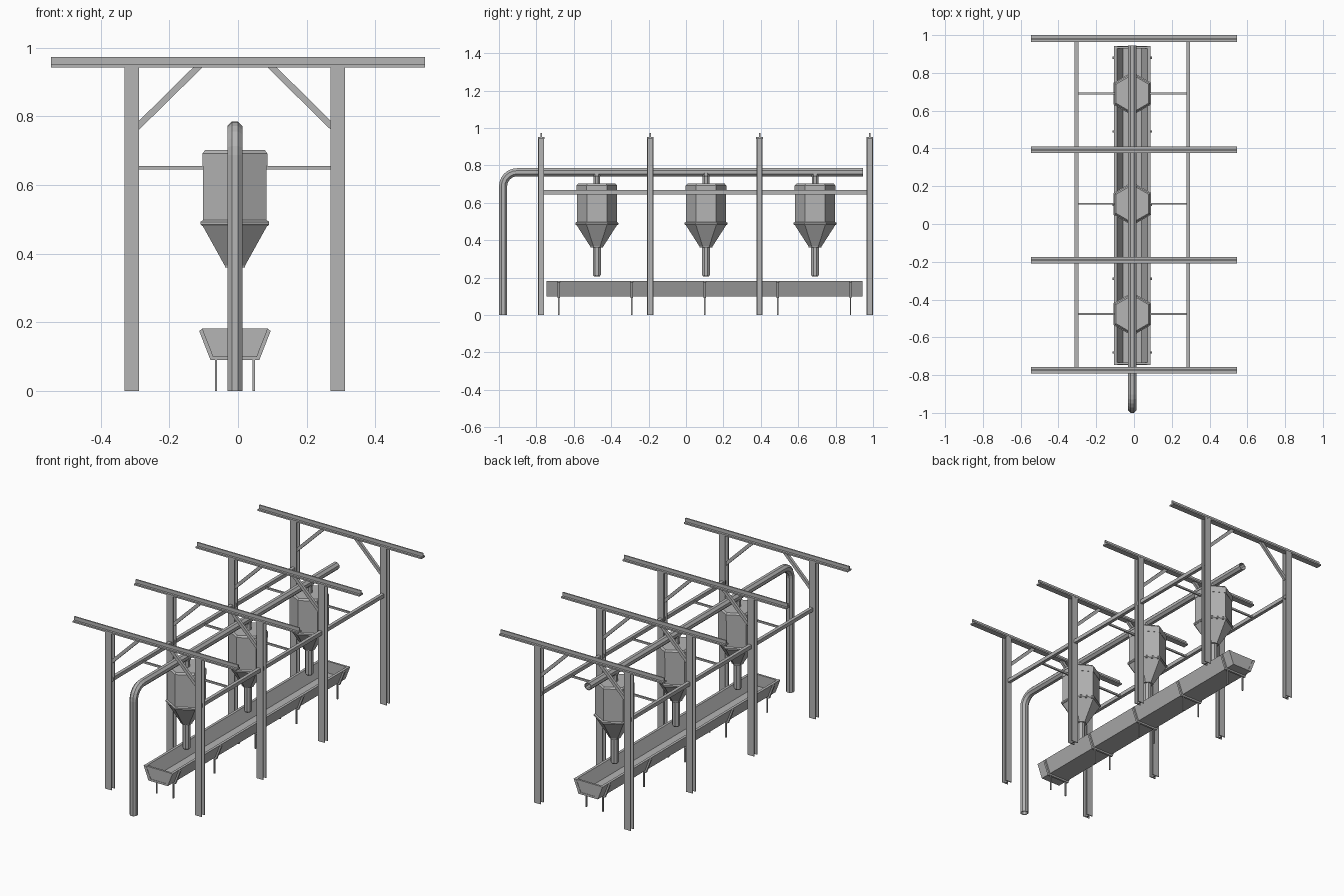
import bpy, bmesh
from math import cos, sin, pi
from mathutils import Vector

if "Cube" in bpy.data.objects:
    bpy.data.objects.remove(bpy.data.objects["Cube"], do_unlink=True)

steel = bpy.data.materials.new("grey steel")
GREY = (0.46, 0.46, 0.46, 1)
steel.diffuse_color = GREY
steel.use_nodes = True
steel.node_tree.nodes["Principled BSDF"].inputs["Base Color"].default_value = GREY

CX = -0.009                                # centre line of the frame
FRAMES = [-0.775, -0.191, 0.393, 0.982]    # portal frames along y
HOPPERS = [-0.477, 0.107, 0.69]
RIBS = [-0.68, -0.29, 0.1, 0.49, 0.88]
BEAM_Z = 0.942


def loft(name, rings, caps=True):
    """Skin a list of equal-sized closed rings of points."""
    bm = bmesh.new()
    loops = [[bm.verts.new(p) for p in ring] for ring in rings]
    for a, b in zip(loops, loops[1:]):
        for i in range(len(a)):
            j = (i + 1) % len(a)
            bm.faces.new((a[i], a[j], b[j], b[i]))
    if caps:
        bm.faces.new(loops[0])
        bm.faces.new(loops[-1])
    bmesh.ops.recalc_face_normals(bm, faces=bm.faces)
    mesh = bpy.data.meshes.new(name)
    bm.to_mesh(mesh)
    bm.free()
    mesh.materials.append(steel)
    obj = bpy.data.objects.new(name, mesh)
    bpy.context.collection.objects.link(obj)
    return obj


def extrude(name, profile, start, end, place):
    return loft(name, [[place(u, v, t) for u, v in profile] for t in (start, end)])


def box(name, x0, x1, y0, y1, z0, z1):
    rect = [(x0, y0), (x1, y0), (x1, y1), (x0, y1)]
    return extrude(name, rect, z0, z1, lambda u, v, t: (u, v, t))


def turned(name, sides, y, steps, phase):
    """Polygonal body on a vertical axis from (radius, height) steps."""
    angles = [phase + 2 * pi * i / sides for i in range(sides)]
    return loft(name, [[(CX + r * cos(a), y + r * sin(a), z) for a in angles]
                       for r, z in steps])


def h_section(w, d, flange, web):
    """H outline: flanges of width w lying at +-d."""
    quarter = [(w, d), (w, d - flange), (web, d - flange)]
    right = quarter + [(u, -v) for u, v in reversed(quarter)]
    return right + [(-u, v) for u, v in reversed(right)]


# Portal frames: posts, top beam and diagonal braces
for y in FRAMES:
    for s in (-1, 1):
        px = CX + s * 0.3
        extrude("post", h_section(0.021, 0.017, 0.005, 0.004), 0, BEAM_Z,
                lambda u, v, t: (px + u, y + v, t))
        brace = [(0.28, 0.786), (0.28, 0.76), (0.095, BEAM_Z), (0.122, BEAM_Z)]
        extrude("brace", brace, y - 0.008, y + 0.008,
                lambda u, v, t: (CX + s * u, t, v))
    tee = [(-0.0175, 0), (0.0175, 0), (0.0175, 0.009), (0.004, 0.009),
           (0.004, 0.03), (-0.004, 0.03), (-0.004, 0.009), (-0.0175, 0.009)]
    extrude("top_beam", tee, -0.545, 0.545,
            lambda u, v, t: (t, y + u, BEAM_Z + v))

# Long side rails
for s in (-1, 1):
    rx = CX + s * 0.296
    box("side_rail", rx - 0.01, rx + 0.01, FRAMES[0], FRAMES[-1], 0.645, 0.667)

# Feed hoppers with lid, flange, cone, spout and inlet
for y in HOPPERS:
    hexa = pi / 6
    octa = pi / 8
    turned("hopper_body", 6, y, [(0.107, 0.49), (0.107, 0.655)], hexa)
    turned("hopper_lid", 6, y, [(0.109, 0.655), (0.109, 0.692), (0.1, 0.702)], hexa)
    turned("hopper_flange", 6, y, [(0.11, 0.48), (0.115, 0.485), (0.115, 0.493),
                                   (0.107, 0.498)], hexa)
    turned("hopper_cone", 6, y, [(0.034, 0.365), (0.109, 0.482)], hexa)
    turned("cone_collar", 6, y, [(0.034, 0.36), (0.034, 0.372)], hexa)
    turned("spout", 8, y, [(0.016, 0.205), (0.023, 0.215), (0.023, 0.365)], octa)
    turned("inlet", 8, y, [(0.019, 0.7), (0.019, 0.755)], octa)
    turned("inlet_collar", 8, y, [(0.019, 0.738), (0.024, 0.745), (0.024, 0.76)], octa)
    for s in (-1, 1):
        ends = sorted((CX + s * 0.09, CX + s * 0.29))
        box("hopper_tie", *ends, y - 0.005, y + 0.005, 0.645, 0.656)

# Supply pipe: riser, bend and long horizontal run
PIPE_Y, PIPE_Z, BEND, R = -0.978, 0.763, 0.075, 0.0236
path = [(PIPE_Y, 0, 0)]
for i in range(7):
    a = pi / 2 * i / 6
    path.append((PIPE_Y + BEND * (1 - cos(a)), PIPE_Z - BEND * (1 - sin(a)), a))
path.append((0.945, PIPE_Z, pi / 2))
rings = []
for y, z, a in path:
    out = Vector((0, -cos(a), sin(a)))
    rings.append([Vector((CX, y, z)) + out * R * sin(k) + Vector((R * cos(k), 0, 0))
                  for k in [pi / 8 + pi / 4 * n for n in range(8)]])
pipe = loft("supply_pipe", rings, caps=False)
wall = pipe.modifiers.new("wall", "SOLIDIFY")
wall.thickness = 0.004
wall.offset = -1

# Trough shell and end walls
T0, T1, RIM = -0.747, 0.943, 0.182


def along(u, v, t):
    return (CX + u, t, v)


def channel(outer, inner):
    """Open U outline from half profiles (top to bottom)."""
    def full(half):
        return half + [(-u, v) for u, v in reversed(half)]
    return full(outer) + full(inner)[::-1]


outer = [(0.096, RIM), (0.064, 0.1)]
inner = [(0.08, RIM), (0.049, 0.112)]
extrude("trough", channel(outer, inner), T0, T1, along)
end_wall = inner + [(-u, v) for u, v in reversed(inner)]
for a, b in ((T0 + 0.002, T0 + 0.014), (T1 - 0.014, T1 - 0.002)):
    extrude("trough_end", end_wall, a, b, along)

# Support ribs and legs beneath the trough
strap = channel([(0.104, 0.175), (0.071, 0.09)], [(0.095, RIM), (0.062, 0.102)])
for y in RIBS:
    extrude("trough_rib", strap, y - 0.006, y + 0.006, along)
    for s in (-1, 1):
        lx = CX + s * 0.055
        box("trough_leg", lx - 0.0035, lx + 0.0035, y - 0.0035, y + 0.0035, 0, 0.095)
